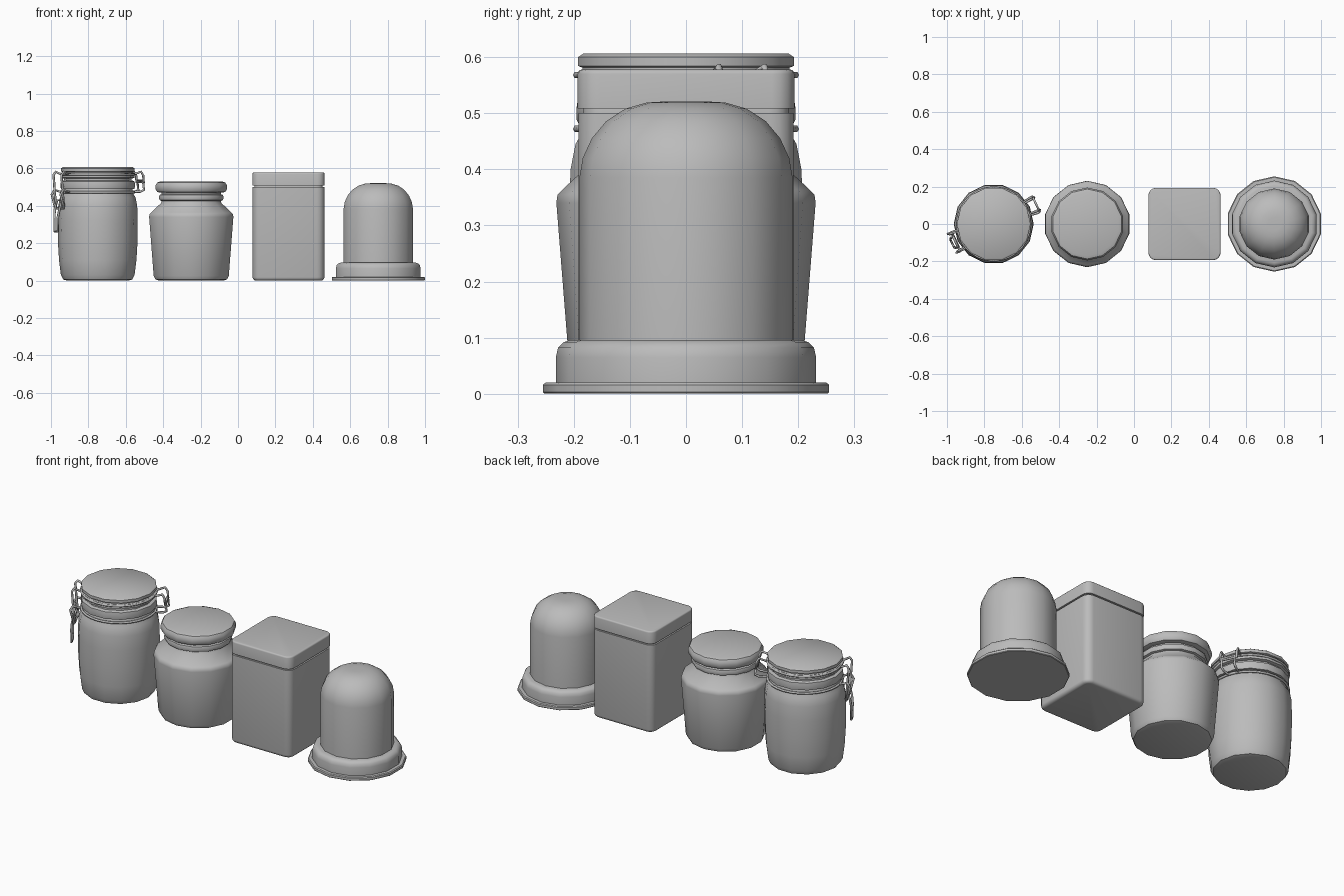
import bpy, bmesh
from math import sin, cos, pi, radians

cube = bpy.data.objects.get("Cube")
if cube:
    bpy.data.objects.remove(cube, do_unlink=True)

grey = bpy.data.materials.new("plain grey")
grey.use_nodes = True
grey.diffuse_color = (0.5, 0.5, 0.5, 1)
grey.node_tree.nodes["Principled BSDF"].inputs["Base Color"].default_value = (0.5, 0.5, 0.5, 1)

SIDES = 14


def finish(bm, name, x, turn=0.0):
    bmesh.ops.recalc_face_normals(bm, faces=bm.faces)
    mesh = bpy.data.meshes.new(name)
    bm.to_mesh(mesh)
    bm.free()
    mesh.materials.append(grey)
    obj = bpy.data.objects.new(name, mesh)
    obj.location.x = x
    obj.rotation_euler.z = turn
    bpy.context.collection.objects.link(obj)
    bpy.ops.object.select_all(action="DESELECT")
    obj.select_set(True)
    bpy.context.view_layer.objects.active = obj
    bpy.ops.object.shade_smooth_by_angle(angle=radians(38))
    return obj


def lathe(name, x, profile, turn=0.0, sides=SIDES):
    """Turn (radius, height) points into a closed, capped solid."""
    bm = bmesh.new()
    rings = [[bm.verts.new((r * cos(2 * pi * i / sides), r * sin(2 * pi * i / sides), z))
              for i in range(sides)] for r, z in profile]
    for low, high in zip(rings, rings[1:]):
        for i in range(sides):
            j = (i + 1) % sides
            bm.faces.new((low[i], low[j], high[j], high[i]))
    bm.faces.new(rings[0][::-1])
    bm.faces.new(rings[-1])
    return finish(bm, name, x, turn)


def wire(name, x, points, turn=0.0, radius=0.0065):
    """Closed loop of round wire."""
    curve = bpy.data.curves.new(name, "CURVE")
    curve.dimensions = "3D"
    curve.bevel_depth = radius
    curve.bevel_resolution = 1
    line = curve.splines.new("POLY")
    line.points.add(len(points) - 1)
    for p, co in zip(line.points, points):
        p.co = (*co, 1)
    line.use_cyclic_u = True
    curve.materials.append(grey)
    obj = bpy.data.objects.new(name, curve)
    obj.location.x = x
    obj.rotation_euler.z = turn
    bpy.context.collection.objects.link(obj)


def bail(name, x, half, turn):
    """Wire loop mirrored across the radial direction."""
    wire(name, x, half + [(r, -t, z) for r, t, z in reversed(half)], turn)


def rounded_box(name, x, z0, z1, size, corner, edge, round_bottom):
    bm = bmesh.new()
    bmesh.ops.create_cube(bm, size=1)
    for v in bm.verts:
        v.co = (v.co.x * size, v.co.y * size, z0 + (v.co.z + 0.5) * (z1 - z0))
    uprights = [e for e in bm.edges if abs(e.verts[0].co.z - e.verts[1].co.z) > 0.01]
    bmesh.ops.bevel(bm, geom=uprights, offset=corner, segments=4, profile=0.5, affect="EDGES")
    end = z0 if round_bottom else z1
    rim = [e for e in bm.edges if all(abs(v.co.z - end) < 1e-4 for v in e.verts)]
    bmesh.ops.bevel(bm, geom=rim, offset=edge, segments=3, profile=0.5, affect="EDGES")
    return finish(bm, name, x)


# Clip-top jar
X = -0.75
lathe("clip_jar_body", X, [(0.165, 0), (0.185, 0.006), (0.197, 0.03), (0.207, 0.11), (0.213, 0.21),
                           (0.214, 0.32), (0.211, 0.40), (0.202, 0.445), (0.19, 0.465), (0.185, 0.49)])
lathe("clip_jar_rim", X, [(0.18, 0.488), (0.197, 0.49), (0.2, 0.51), (0.197, 0.53), (0.185, 0.535)])
lathe("clip_jar_seal", X, [(0.18, 0.533), (0.18, 0.548)])
lathe("clip_jar_lid", X, [(0.185, 0.546), (0.196, 0.55), (0.196, 0.574), (0.189, 0.577), (0.189, 0.581),
                          (0.197, 0.584), (0.197, 0.6), (0.188, 0.606)])
for name, z in (("lid_wire", 0.568), ("neck_wire", 0.472)):
    wire(name, X, [(0.195 * cos(2 * pi * i / 28), 0.195 * sin(2 * pi * i / 28), z) for i in range(28)])

HINGE, LATCH = radians(25), radians(205)
bail("hinge_upper_loop", X, [(0.195, 0.04, 0.568), (0.235, 0.045, 0.582), (0.248, 0.045, 0.56),
                             (0.25, 0.045, 0.525)], HINGE)
bail("hinge_lower_loop", X, [(0.195, 0.03, 0.475), (0.235, 0.034, 0.475), (0.256, 0.036, 0.485),
                             (0.25, 0.036, 0.535)], HINGE)
bail("latch_upper_loop", X, [(0.195, 0.045, 0.568), (0.225, 0.05, 0.582), (0.237, 0.05, 0.565),
                             (0.23, 0.05, 0.47), (0.222, 0.05, 0.39)], LATCH)
bail("latch_side_loop", X, [(0.195, 0.055, 0.475), (0.23, 0.055, 0.485), (0.245, 0.055, 0.46),
                            (0.225, 0.055, 0.385)], LATCH)
bail("latch_lever", X, [(0.225, 0.03, 0.43), (0.24, 0.03, 0.38), (0.245, 0.022, 0.34),
                        (0.245, 0.02, 0.262)], LATCH)

# Shouldered jar
X, TURN = -0.25, pi / 2
lathe("shoulder_jar_body", X, [(0.175, 0), (0.196, 0.006), (0.206, 0.025), (0.231, 0.34), (0.229, 0.355),
                               (0.22, 0.364), (0.165, 0.415), (0.162, 0.43)], TURN)
lathe("shoulder_jar_collar", X, [(0.163, 0.426), (0.174, 0.43), (0.178, 0.444), (0.174, 0.458),
                                 (0.163, 0.462)], TURN)
lathe("shoulder_jar_neck", X, [(0.162, 0.46), (0.162, 0.474)], TURN)
lathe("shoulder_jar_lid", X, [(0.172, 0.47), (0.187, 0.474), (0.195, 0.488), (0.195, 0.51),
                              (0.187, 0.524), (0.17, 0.53)], TURN)

# Square canister
X = 0.27
rounded_box("canister_body", X, 0.0, 0.5, 0.384, 0.04, 0.018, True)
rounded_box("canister_neck", X, 0.49, 0.52, 0.366, 0.035, 0.004, False)
rounded_box("canister_lid", X, 0.508, 0.578, 0.386, 0.04, 0.008, False)

# Domed cover on a stepped base
X = 0.75
lathe("dome_plate", X, [(0.252, 0), (0.255, 0.003), (0.255, 0.016), (0.25, 0.02)], TURN)
lathe("dome_base", X, [(0.232, 0.018), (0.232, 0.065), (0.228, 0.082), (0.218, 0.092), (0.205, 0.096)], TURN)
lathe("dome_cover", X, [(0.19, 0.09), (0.19, 0.385), (0.184, 0.42), (0.168, 0.455), (0.142, 0.486),
                        (0.108, 0.508), (0.07, 0.519), (0.035, 0.521)], TURN)
